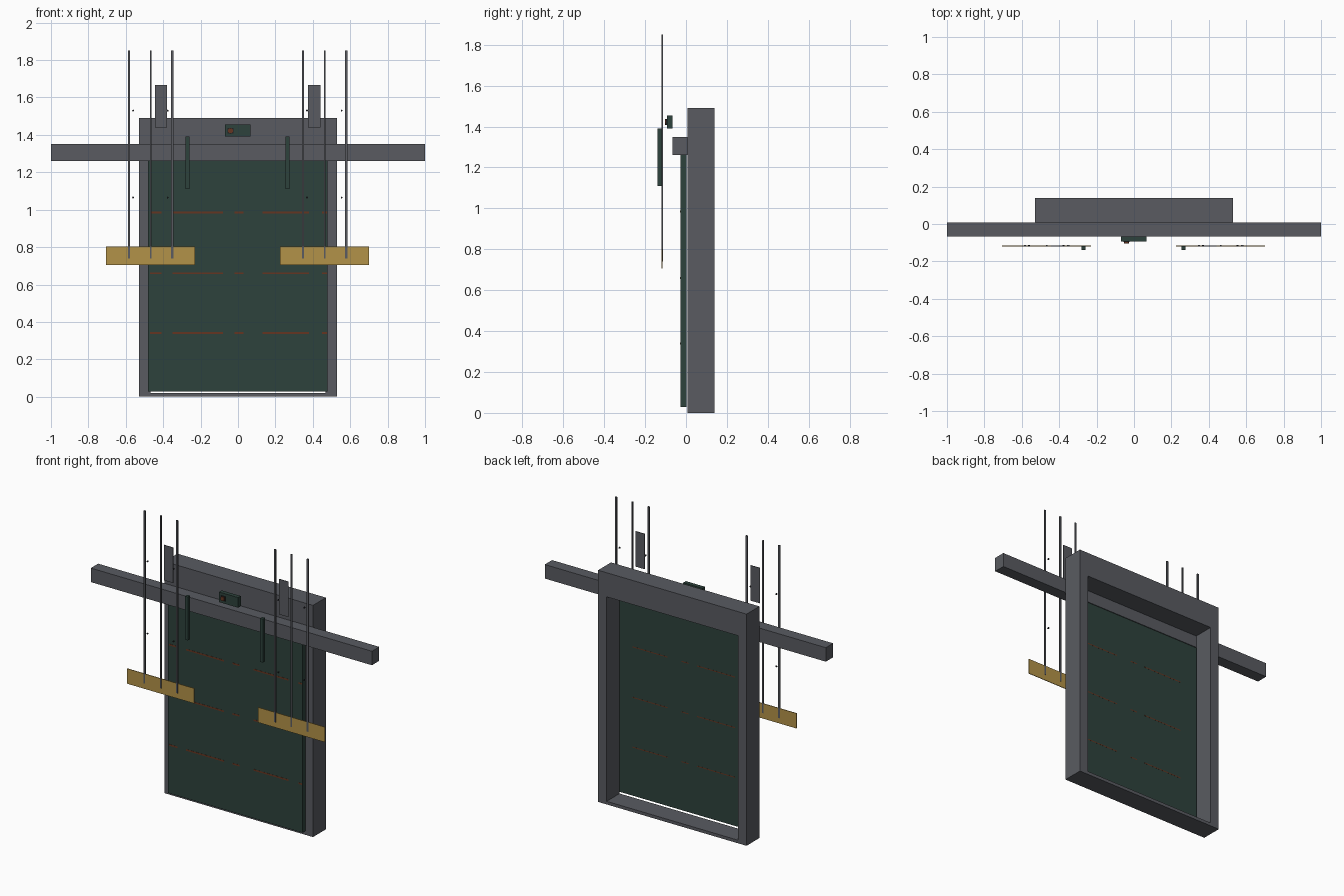
import bpy
import bmesh
from mathutils import Matrix

cube = bpy.data.objects.get("Cube")
if cube:
    bpy.data.objects.remove(cube, do_unlink=True)


def material(name, r, g, b):
    m = bpy.data.materials.new(name)
    m.use_nodes = True
    m.diffuse_color = (r, g, b, 1)
    m.node_tree.nodes["Principled BSDF"].inputs["Base Color"].default_value = (r, g, b, 1)
    return m


STEEL = material("steel grey", 0.10, 0.105, 0.12)
GREEN = material("dark green", 0.027, 0.055, 0.045)
BRASS = material("ochre", 0.45, 0.29, 0.065)
RUST = material("rust", 0.13, 0.035, 0.015)
DARK = material("near black", 0.015, 0.015, 0.018)


def finish(bm, name, mat):
    bmesh.ops.recalc_face_normals(bm, faces=bm.faces)
    mesh = bpy.data.meshes.new(name)
    bm.to_mesh(mesh)
    bm.free()
    mesh.materials.append(mat)
    obj = bpy.data.objects.new(name, mesh)
    bpy.context.collection.objects.link(obj)
    return obj


def box(name, mat, xs, ys, zs):
    """Box given by its lower and upper limits on each axis."""
    bm = bmesh.new()
    bmesh.ops.create_cube(bm, size=1)
    limits = (xs, ys, zs)
    for v in bm.verts:
        v.co = [lim[0] if c < 0 else lim[1] for c, lim in zip(v.co, limits)]
    return finish(bm, name, mat)


def disc(name, mat, x, y, z, radius, depth, sides=12):
    """Short cylinder pointing along y."""
    bm = bmesh.new()
    place = Matrix.Translation((x, y, z)) @ Matrix.Rotation(1.5708, 4, "X")
    bmesh.ops.create_cone(bm, cap_ends=True, segments=sides, radius1=radius,
                          radius2=radius, depth=depth, matrix=place)
    return finish(bm, name, mat)


# Doorway surround: one closed ring with a thin sill and a deep lintel
def ring(name, mat, outer, inner, y0, y1):
    bm = bmesh.new()
    loops = []
    for (x, z0, z1), y in ((outer, y0), (inner, y0), (inner, y1), (outer, y1)):
        corners = ((-x, z0), (x, z0), (x, z1), (-x, z1))
        loops.append([bm.verts.new((cx, y, cz)) for cx, cz in corners])
    for k in range(4):
        a, b = loops[k], loops[(k + 1) % 4]
        for i in range(4):
            j = (i + 1) % 4
            bm.faces.new((a[i], a[j], b[j], b[i]))
    return finish(bm, name, mat)


ring("door_surround", STEEL, (0.528, 0, 1.49), (0.467, 0.02, 1.335), 0.008, 0.139)

# Door panel and the header beam above it
box("door_panel", GREEN, (-0.48, 0.478), (-0.028, 0.002), (0.028, 1.262))
box("header_beam", STEEL, (-1, 1), (-0.067, 0.007), (1.26, 1.35))

# Worn seams across the door, on both faces
DASHES = ((-0.47, -0.41), (-0.35, -0.08), (-0.02, 0.03), (0.13, 0.38), (0.45, 0.475))
for z in (0.34, 0.66, 0.985):
    for x0, x1 in DASHES:
        box("front_seam", RUST, (x0, x1), (-0.029, -0.027), (z - 0.005, z + 0.005))
    for x0, x1 in DASHES[1:4]:
        box("back_seam", RUST, (x0, x1), (0.001, 0.0025), (z - 0.003, z + 0.003))

# Control box with its button
box("control_box", GREEN, (-0.07, 0.066), (-0.093, -0.066), (1.39, 1.455))
box("button_plate", DARK, (-0.055, -0.025), (-0.097, -0.093), (1.407, 1.437))
disc("button", RUST, -0.04, -0.099, 1.422, 0.014, 0.008)

# Door handles
for x in (-0.27, 0.265):
    box("handle", GREEN, (x - 0.01, x + 0.01), (-0.139, -0.117), (1.11, 1.39))

# Hanging assemblies: ochre board, three rods, a plate and small bolts
Y = -0.117
for cx, side in ((-0.467, -1), (0.463, 1)):
    box("board", BRASS, (cx - 0.238, cx + 0.238), (Y - 0.002, Y + 0.002), (0.705, 0.802))
    for dx, half in ((-0.116, 0.006), (0, 0.0045), (0.116, 0.006)):
        x = cx + dx
        box("rod", STEEL, (x - half, x + half), (Y - 0.004, Y + 0.004), (0.74, 1.85))
    px = cx - side * 0.055
    box("upper_plate", STEEL, (px - 0.033, px + 0.033), (Y - 0.002, Y + 0.002), (1.44, 1.667))
    for dx in (-0.094, 0.091):
        for z in (1.065, 1.53):
            disc("bolt", DARK, cx + dx, Y, z, 0.005, 0.008, 8)
